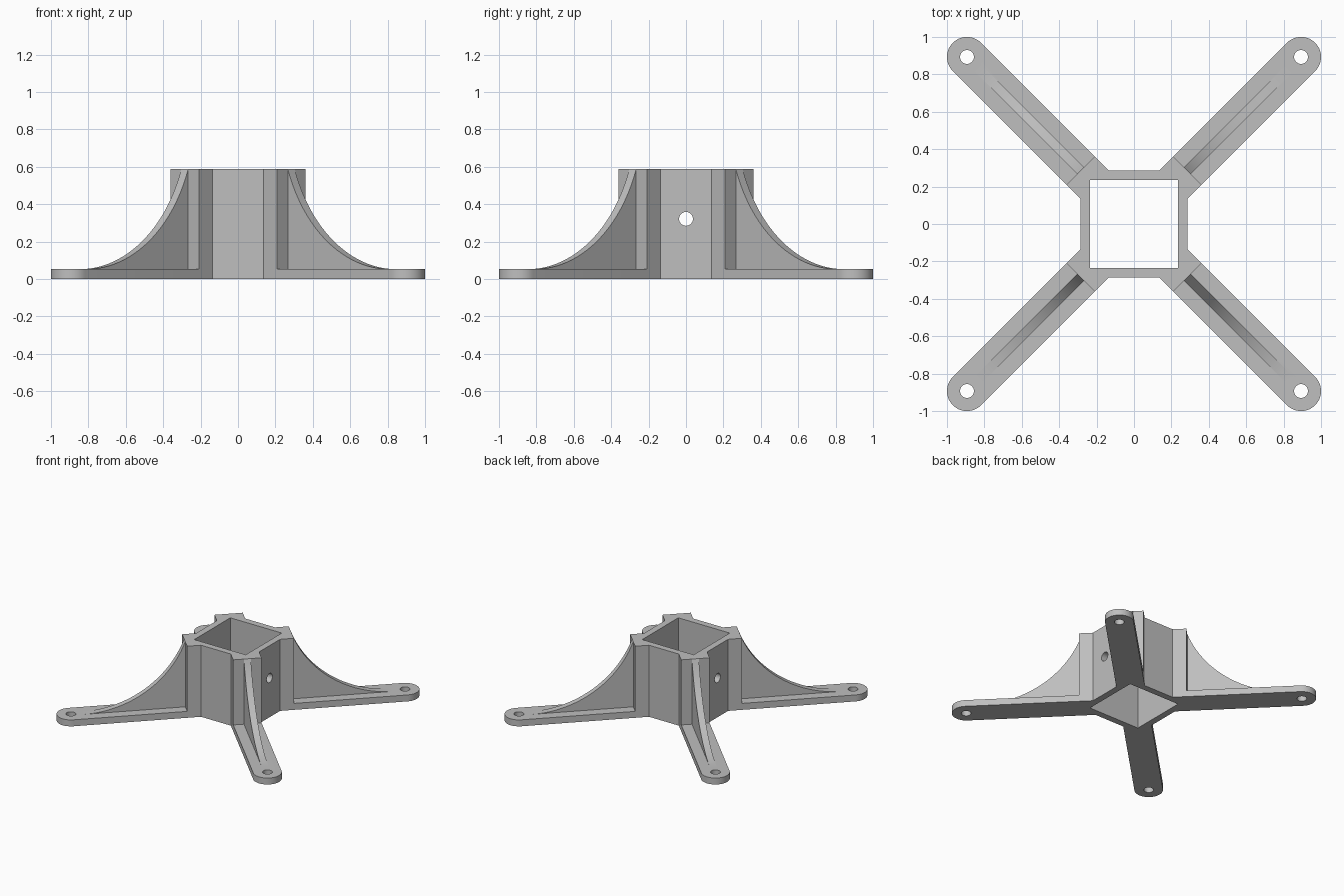
import bpy, bmesh, math
from mathutils import Matrix, Vector

HEIGHT, PLATE = 0.588, 0.053      # tower height, foot thickness
WALL, BORE = 0.287, 0.234         # tower half width, bore half width
LEG_W, POST = 0.107, 0.403        # leg half width, post face distance
HOLE_R, HOLE_D = 0.037, 1.263     # screw hole radius, distance along leg
RIB_W, RIB_END = 0.026, 1.17      # rib half thickness, rib tip distance

if "Cube" in bpy.data.objects:
    bpy.data.objects.remove(bpy.data.objects["Cube"], do_unlink=True)

grey = bpy.data.materials.new("light_grey")
grey.use_nodes = True
COLOUR = (0.52, 0.52, 0.52, 1)
grey.diffuse_color = COLOUR
grey.node_tree.nodes["Principled BSDF"].inputs["Base Color"].default_value = COLOUR


def prism(name, points, direction, matrix=Matrix()):
    """Extrude a closed outline of 3D points along a direction."""
    bm = bmesh.new()
    face = bm.faces.new([bm.verts.new(p) for p in points])
    top = bmesh.ops.extrude_face_region(bm, geom=[face])["geom"]
    bmesh.ops.translate(bm, vec=direction,
                        verts=[v for v in top if isinstance(v, bmesh.types.BMVert)])
    bmesh.ops.recalc_face_normals(bm, faces=bm.faces)
    bm.transform(matrix)
    mesh = bpy.data.meshes.new(name)
    bm.to_mesh(mesh)
    bm.free()
    mesh.materials.append(grey)
    obj = bpy.data.objects.new(name, mesh)
    bpy.context.collection.objects.link(obj)
    return obj


def circle(radius, n, z):
    return [(radius * math.cos(2 * math.pi * i / n),
             radius * math.sin(2 * math.pi * i / n), z) for i in range(n)]


def combine(body, parts, operation):
    """Boolean every part into the body, then drop the parts."""
    for part in parts:
        mod = body.modifiers.new(part.name, "BOOLEAN")
        mod.operation, mod.solver, mod.object = operation, "EXACT", part
    bpy.context.view_layer.update()
    graph = bpy.context.evaluated_depsgraph_get()
    mesh = bpy.data.meshes.new_from_object(body.evaluated_get(graph))
    body.modifiers.clear()
    body.data = mesh
    for part in parts:
        bpy.data.objects.remove(part, do_unlink=True)


# Square tower with a post on each corner
near, far = (POST - LEG_W) / math.sqrt(2), (POST + LEG_W) / math.sqrt(2)
inner = WALL - LEG_W * math.sqrt(2)
corner = [(WALL, inner), (far, near), (near, far), (inner, WALL)]
outline = []
for k in range(4):
    turn = Matrix.Rotation(k * math.pi / 2, 3, "Z")
    outline += [turn @ Vector((x, y, 0)) for x, y in corner]
stand = prism("stand", outline, (0, 0, HEIGHT))

# Rounded leg outline, from the post face to the tip
leg = [(POST, -LEG_W, 0)]
for i in range(25):
    a = math.pi * (i / 24 - 0.5)
    leg.append((HOLE_D + LEG_W * math.cos(a), LEG_W * math.sin(a), 0))
leg.append((POST, LEG_W, 0))

# Rib outline: an arc from the tower top, tangent to the leg
run, rise = RIB_END - POST, HEIGHT - PLATE
radius = (run ** 2 + rise ** 2) / (2 * rise)
sweep = math.asin(run / radius)
rib = [(RIB_END, -RIB_W, PLATE / 2), (POST - 0.02, -RIB_W, PLATE / 2),
       (POST - 0.02, -RIB_W, HEIGHT)]
for i in range(25):
    a = sweep * (1 - i / 24)
    rib.append((RIB_END - radius * math.sin(a), -RIB_W,
                PLATE + radius * (1 - math.cos(a))))

# Legs, ribs and screw holes on the four diagonals
solids, cutters = [], []
for k, name in enumerate(("back_left", "back_right", "front_right", "front_left")):
    turn = Matrix.Rotation(math.pi / 4 + k * math.pi / 2, 4, "Z")
    solids.append(prism(name + "_leg", leg, (0, 0, PLATE), turn))
    solids.append(prism(name + "_rib", rib, (0, 2 * RIB_W, 0), turn))
    cutters.append(prism(name + "_screw_hole", circle(HOLE_R, 32, -0.1), (0, 0, 0.3),
                         turn @ Matrix.Translation((HOLE_D, 0, 0))))

# Square bore and the cross hole through both side walls
square = [(BORE, BORE, -0.1), (-BORE, BORE, -0.1),
          (-BORE, -BORE, -0.1), (BORE, -BORE, -0.1)]
cutters.append(prism("bore", square, (0, 0, 1)))
cutters.append(prism("cross_hole", circle(HOLE_R, 32, -0.5), (0, 0, 1),
                     Matrix.Translation((0, 0, 0.322)) @ Matrix.Rotation(math.pi / 2, 4, "Y")))

combine(stand, solids, "UNION")
combine(stand, cutters, "DIFFERENCE")

bpy.ops.object.select_all(action="DESELECT")
stand.select_set(True)
bpy.context.view_layer.objects.active = stand
bpy.ops.object.shade_smooth_by_angle(angle=math.radians(30))
